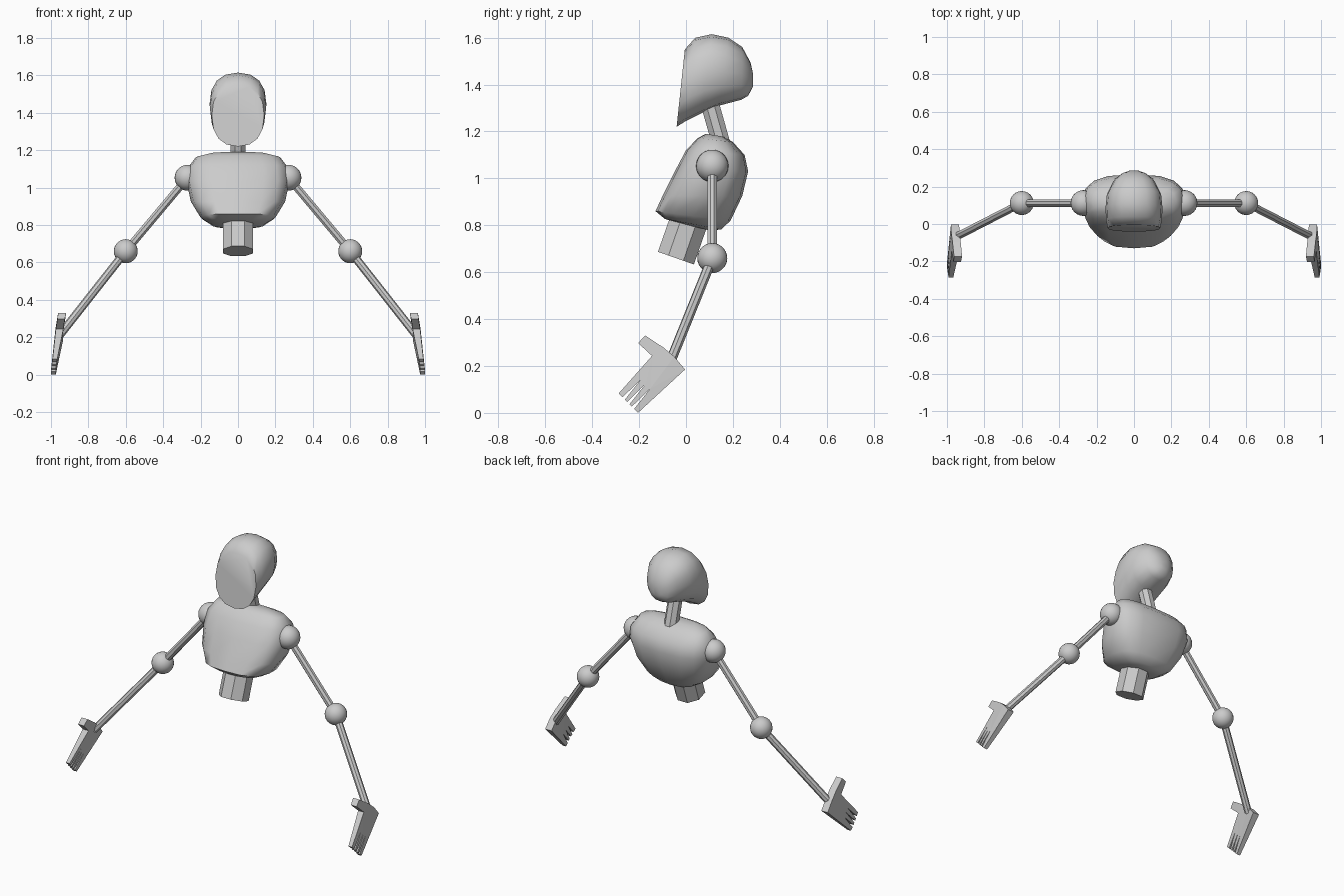
import bpy, bmesh, math
from mathutils import Vector, Matrix

if "Cube" in bpy.data.objects:
    bpy.data.objects.remove(bpy.data.objects["Cube"])


def make(name, bm, smooth=None, mirror=False):
    bmesh.ops.recalc_face_normals(bm, faces=bm.faces)
    me = bpy.data.meshes.new(name)
    bm.to_mesh(me)
    bm.free()
    ob = bpy.data.objects.new(name, me)
    bpy.context.collection.objects.link(ob)
    if smooth:
        bpy.ops.object.select_all(action='DESELECT')
        ob.select_set(True)
        bpy.context.view_layer.objects.active = ob
        bpy.ops.object.shade_smooth_by_angle(angle=math.radians(smooth))
    if mirror:
        ob.modifiers.new("Mirror", 'MIRROR').use_clip = False
    return ob


def loft(name, sections, power, smooth, n=16):
    # each section: (y, z) of one end, (y, z) of the other end, half width in x
    bm = bmesh.new()
    rings = []
    for ya, za, yb, zb, w in sections:
        a, b = Vector((0, ya, za)), Vector((0, yb, zb))
        ring = []
        for i in range(n):
            t = 2 * math.pi * i / n
            c, s = math.cos(t), math.sin(t)
            cx = math.copysign(abs(c) ** (2 / power), c)
            sy = math.copysign(abs(s) ** (2 / power), s)
            ring.append(bm.verts.new((a + b) / 2 + (b - a) / 2 * sy + Vector((w * cx, 0, 0))))
        rings.append(ring)
    for r, q in zip(rings, rings[1:]):
        for i in range(n):
            j = (i + 1) % n
            bm.faces.new((r[i], r[j], q[j], q[i]))
    bm.faces.new(rings[0])
    bm.faces.new(rings[-1])
    return make(name, bm, smooth)


def rod(name, p, q, r, sides=8, mirror=False):
    p, q = Vector(p), Vector(q)
    d = q - p
    m = (Matrix.Translation((p + q) / 2) @ d.to_track_quat('Z', 'Y').to_matrix().to_4x4()
         @ Matrix.Rotation(math.pi / sides, 4, 'Z'))
    bm = bmesh.new()
    bmesh.ops.create_cone(bm, cap_ends=True, segments=sides, radius1=r, radius2=r,
                          depth=d.length, matrix=m)
    return make(name, bm, None, mirror)


def ball(name, p, r):
    bm = bmesh.new()
    bmesh.ops.create_uvsphere(bm, u_segments=24, v_segments=14, radius=r,
                              matrix=Matrix.Translation(p))
    return make(name, bm, 40, True)


# head, from the flat face to the back of the skull
loft("head", [
    (-0.04, 1.22, -0.005, 1.55, 0.14),
    (0.0, 1.245, 0.04, 1.60, 0.15),
    (0.07, 1.28, 0.11, 1.615, 0.152),
    (0.14, 1.31, 0.18, 1.60, 0.145),
    (0.235, 1.335, 0.24, 1.56, 0.105),
    (0.265, 1.352, 0.275, 1.495, 0.065),
    (0.285, 1.39, 0.285, 1.45, 0.025)], 2.35, 45)

# torso, from the belly to the top of the shoulders
loft("torso", [
    (-0.03, 0.81, 0.10, 0.778, 0.08),
    (-0.09, 0.827, 0.15, 0.782, 0.14),
    (-0.13, 0.86, 0.19, 0.82, 0.20),
    (-0.10, 0.925, 0.24, 0.925, 0.252),
    (-0.045, 1.035, 0.265, 1.03, 0.275),
    (0.0, 1.12, 0.25, 1.10, 0.265),
    (0.05, 1.172, 0.20, 1.155, 0.225),
    (0.085, 1.19, 0.16, 1.178, 0.14)], 2.8, 55)

rod("neck", (0, 0.155, 1.13), (0, 0.09, 1.36), 0.042)
rod("waist", (0, -0.043, 0.66), (0, 0.02, 0.84), 0.088)

# arms
shoulder, elbow, wrist = (0.27, 0.112, 1.053), (0.6, 0.112, 0.66), (0.95, -0.068, 0.215)
ball("shoulder_joints", shoulder, 0.069)
ball("elbow_joints", elbow, 0.064)
rod("upper_arms", shoulder, elbow, 0.022, mirror=True)
rod("forearms", elbow, wrist, 0.022, mirror=True)

# hand outline in (y, z): thumb, palm heel, then fingers split by narrow slots
outline = [(-0.145, 0.243), (-0.204, 0.298), (-0.174, 0.33), (-0.095, 0.278),
           (-0.05, 0.24), (-0.004, 0.185)]
little, index = Vector((-0.205, 0.0)), Vector((-0.287, 0.083))
outline.append(tuple(little))
for f in (0.26, 0.5, 0.74):
    for g, back in ((-0.06, 0), (0, 0.082), (0.06, 0)):
        p = little.lerp(index, f + g) + Vector((back * 0.9, back))
        outline.append(tuple(p))
outline.append(tuple(index))

bm = bmesh.new()
inner, outer = [], []
for y, z in outline:
    u = (-(y + 0.03) - (z - 0.21)) * 0.707      # along the fingers
    v = (-(y + 0.03) + (z - 0.21)) * 0.707      # towards the thumb
    x = 0.957 + 0.11 * u - 0.11 * max(v - 0.02, 0)
    h = 0.022 - 0.035 * max(u, 0)
    inner.append(bm.verts.new((x - h, y, z)))
    outer.append(bm.verts.new((x + h, y, z)))
caps = [bm.faces.new(inner), bm.faces.new(outer)]
for i in range(len(outline)):
    j = (i + 1) % len(outline)
    bm.faces.new((inner[i], inner[j], outer[j], outer[i]))
bmesh.ops.triangulate(bm, faces=caps)
make("hands", bm, None, True)
